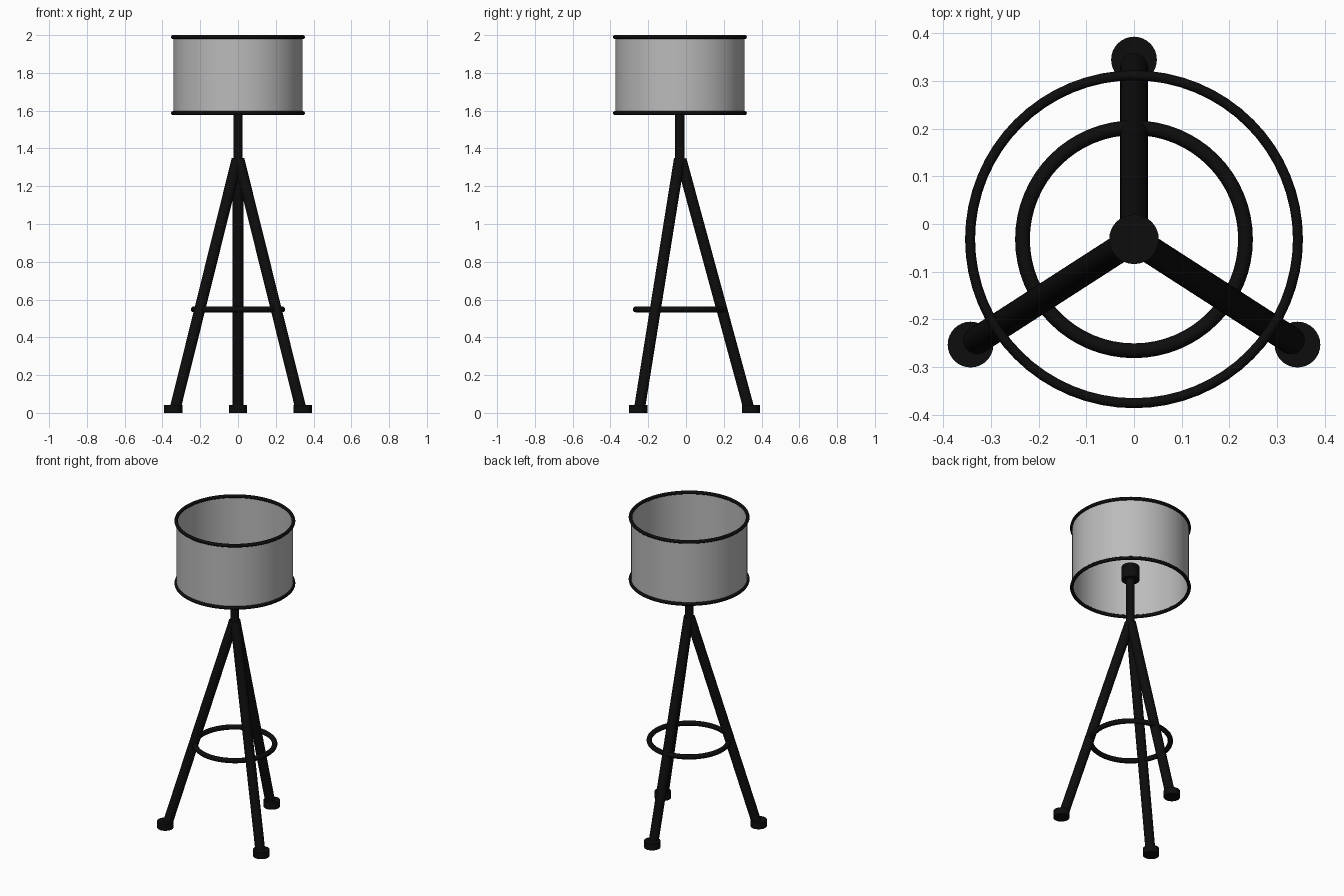
import bpy
import math
from mathutils import Vector

if "Cube" in bpy.data.objects:
    bpy.data.objects.remove(bpy.data.objects["Cube"], do_unlink=True)

AXIS_Y = -0.032  # the lamp axis


def material(name, rgb):
    m = bpy.data.materials.new(name)
    m.use_nodes = True
    m.diffuse_color = (*rgb, 1)
    bsdf = m.node_tree.nodes["Principled BSDF"]
    bsdf.inputs["Base Color"].default_value = (*rgb, 1)
    bsdf.inputs["Roughness"].default_value = 0.6
    return m


black = material("black_metal", (0.004, 0.004, 0.004))
fabric = material("grey_fabric", (0.5, 0.5, 0.5))


def finish(name, mat):
    ob = bpy.context.object
    ob.name = name
    ob.data.materials.append(mat)
    bpy.ops.object.shade_smooth_by_angle(angle=math.radians(40))
    return ob


def rod(name, start, end, radius, mat=black, sides=32, cap="NGON"):
    a, b = Vector(start), Vector(end)
    bpy.ops.mesh.primitive_cylinder_add(
        vertices=sides, radius=radius, depth=(b - a).length,
        end_fill_type=cap, location=(a + b) / 2,
        rotation=(b - a).to_track_quat("Z", "Y").to_euler())
    return finish(name, mat)


def ring(name, z, major, minor):
    bpy.ops.mesh.primitive_torus_add(
        location=(0, AXIS_Y, z), major_radius=major, minor_radius=minor,
        major_segments=64, minor_segments=12)
    return finish(name, black)


# Three splayed legs with round feet
feet = {"back": (0, 0.345), "left": (0.343, -0.253), "right": (-0.343, -0.253)}
for side, (x, y) in feet.items():
    out = Vector((x, y - AXIS_Y, 0)).normalized()
    foot = Vector((x, y, 0))
    top = Vector((0, AXIS_Y, 1.342)) + out * 0.006
    rod(side + "_leg", foot - out * 0.01 + Vector((0, 0, 0.015)), top, 0.029)
    rod(side + "_foot", foot, foot + Vector((0, 0, 0.042)), 0.048)

# Brace ring between the legs
ring("brace_ring", 0.548, 0.234, 0.0155)

# Centre pole and bulb socket
rod("pole", (0, AXIS_Y, 1.3), (0, AXIS_Y, 1.66), 0.025)
rod("socket", (0, AXIS_Y, 1.635), (0, AXIS_Y, 1.725), 0.052)

# Open drum shade with rim rings
rod("shade", (0, AXIS_Y, 1.587), (0, AXIS_Y, 1.99), 0.342, fabric, 64, "NOTHING")
ring("shade_bottom_rim", 1.587, 0.344, 0.0105)
ring("shade_top_rim", 1.9895, 0.344, 0.0105)
